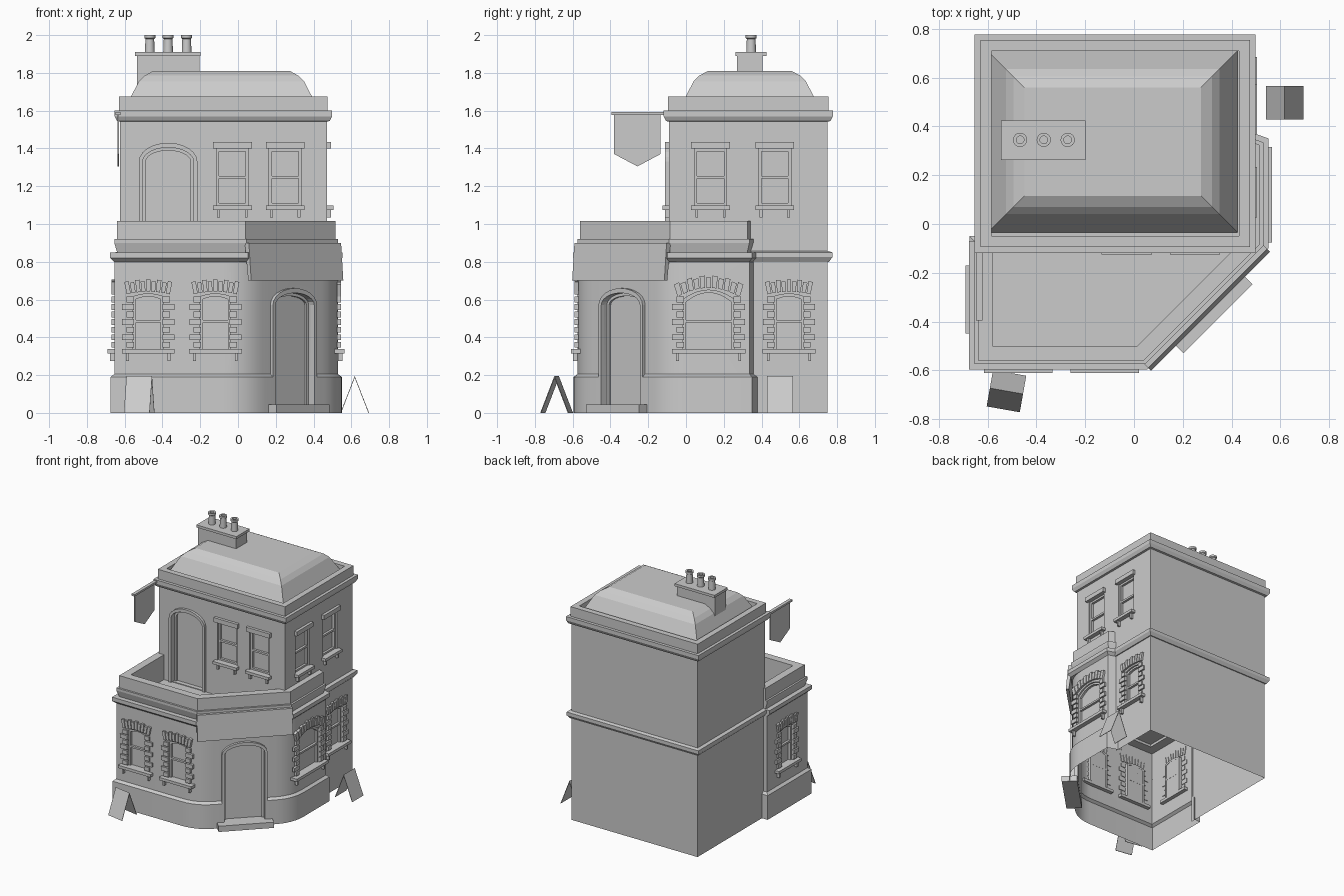
import bpy, bmesh, math
from mathutils import Matrix, Vector

if "Cube" in bpy.data.objects:
    bpy.data.objects.remove(bpy.data.objects["Cube"])

WORLD = Matrix.Identity(4)


def finish(name, bm, smooth=False):
    bmesh.ops.recalc_face_normals(bm, faces=bm.faces)
    me = bpy.data.meshes.new(name)
    bm.to_mesh(me)
    bm.free()
    ob = bpy.data.objects.new(name, me)
    bpy.context.collection.objects.link(ob)
    if smooth:
        activate(ob)
        bpy.ops.object.shade_smooth_by_angle(angle=math.radians(25))
    return ob


def activate(ob):
    bpy.ops.object.select_all(action='DESELECT')
    ob.select_set(True)
    bpy.context.view_layer.objects.active = ob


def place(x, y, nx, ny):
    """Local frame on a wall: x along the wall, y outward, z up."""
    n = Vector((nx, ny, 0)).normalized()
    return Matrix(((n.y, n.x, 0, x), (-n.x, n.y, 0, y), (0, 0, 1, 0), (0, 0, 0, 1)))


def prism(bm, M, pts, o0, o1):
    a = [bm.verts.new(M @ Vector((u, o0, z))) for u, z in pts]
    b = [bm.verts.new(M @ Vector((u, o1, z))) for u, z in pts]
    bm.faces.new(a)
    bm.faces.new(b[::-1])
    for i in range(len(pts)):
        j = (i + 1) % len(pts)
        bm.faces.new((a[i], b[i], b[j], a[j]))


def box(bm, M, u0, u1, o0, o1, z0, z1):
    prism(bm, M, [(u0, z0), (u1, z0), (u1, z1), (u0, z1)], o0, o1)


def sweep(name, path, prof, loop=True, ring=True, smooth=False):
    """Mitred sweep of an (offset, z) profile along a plan path; ring=False gives a capped loft."""
    bm, n, k = bmesh.new(), len(path), len(prof)
    P = [Vector(p) for p in path]
    rows = []
    for i in range(n):
        a = (P[i] - P[i - 1]).normalized() if loop or i else None
        b = (P[(i + 1) % n] - P[i]).normalized() if loop or i < n - 1 else a
        a = a or b
        na, nb = Vector((a.y, -a.x)), Vector((b.y, -b.x))
        m = (na + nb) / (1 + na.dot(nb))
        rows.append([bm.verts.new((P[i].x + m.x * o, P[i].y + m.y * o, z)) for o, z in prof])
    for i in range(n if loop else n - 1):
        r, s = rows[i], rows[(i + 1) % n]
        for j in range(k if ring else k - 1):
            bm.faces.new((r[j], s[j], s[(j + 1) % k], r[(j + 1) % k]))
    if not loop:
        bm.faces.new(rows[0])
        bm.faces.new(rows[-1])
    elif not ring:
        bm.faces.new([r[0] for r in rows])
        bm.faces.new([r[-1] for r in rows])
    return finish(name, bm, smooth)


def arch(hw, z0, zs, zc, e, n=12):
    pts = [(-hw, z0)]
    for i in range(n + 1):
        t = -math.cos(math.pi * i / n)
        pts.append((hw * t, zs + (zc - zs) * max(0, 1 - t * t) ** e))
    return pts + [(hw, z0)]


def arch_frame(bm, M, outer, inner, o0, o1):
    for i in range(len(outer) - 1):
        prism(bm, M, [outer[i], outer[i + 1], inner[i + 1], inner[i]], o0, o1)


def sill(bm, M, hw, z):
    box(bm, M, -hw, hw, -.03, .035, z, z + .022)
    for s in (-1, 1):
        c = s * (hw - .03)
        box(bm, M, c - .007, c + .007, 0, .022, z - .04, z)


def upper_window(name, cut, M):
    box(cut, M, -.085, .085, -.03, .08, 1.09, 1.4)
    bm = bmesh.new()
    box(bm, M, -.103, .103, -.005, .022, 1.4, 1.435)
    sill(bm, M, .103, 1.075)
    for u0, u1, z0, z1 in ((-.085, -.071, 1.09, 1.4), (.071, .085, 1.09, 1.4), (-.072, .072, 1.385, 1.4),
                           (-.072, .072, 1.09, 1.11), (-.072, .072, 1.24, 1.255)):
        box(bm, M, u0, u1, -.031, -.012, z0, z1)
    finish(name, bm)


def brick_window(name, cut, M, hw, zs, zc, bricks):
    pts = arch(hw, .335, zs, zc, 1)
    prism(cut, M, pts, -.03, .08)
    bm = bmesh.new()
    arch_frame(bm, M, pts, arch(hw - .014, .335, zs - .014, zc - .014, 1), -.031, -.012)
    box(bm, M, -hw, hw, -.031, -.012, .478, .492)
    sill(bm, M, hw + .06, .315)
    # side quoins
    for i in range(7):
        w, z = (.058 if i % 2 else .035), .345 + i * .04
        for s in (-1, 1):
            a, b = sorted((s * (hw - .004), s * (hw + w)))
            box(bm, M, a, b, -.005, .014, z, z + .031)
    # fanned bricks over the head
    W, step = hw + .045, 2 / bricks
    for i in range(bricks):
        low, high = [], []
        for t in (-1 + step * (i + .1), -1 + step * (i + .9)):
            z = zs + (zc - zs) * (1 - t * t) + .012
            low.append((t * W * .93, z))
            high.append((t * W * 1.04, z + (.065 if i % 2 == 0 else .055)))
        prism(bm, M, low + high[::-1], -.005, .016)
    finish(name, bm)


def door(name, cut, M, hw, z0, zs, zc):
    pts = arch(hw, z0, zs, zc, .5)
    prism(cut, M, pts, -.035, .08)
    bm = bmesh.new()
    arch_frame(bm, M, arch(hw + .02, z0, zs, zc + .025, .5), pts, -.01, .02)
    arch_frame(bm, M, pts, arch(hw - .016, z0, zs, zc - .016, .5), -.036, -.022)
    finish(name, bm)


def carve(ob, cut):
    cutter = finish(ob.name + "_cutter", cut)
    cutter.hide_render = True
    mod = ob.modifiers.new("openings", 'BOOLEAN')
    mod.operation, mod.solver, mod.object = 'DIFFERENCE', 'EXACT', cutter
    activate(ob)
    bpy.ops.object.modifier_apply(modifier=mod.name)
    bpy.data.objects.remove(cutter)


def drop_faces(ob, test, cuts=()):
    bm = bmesh.new()
    bm.from_mesh(ob.data)
    for co, no in cuts:
        bmesh.ops.bisect_plane(bm, geom=bm.verts[:] + bm.edges[:] + bm.faces[:], plane_co=co, plane_no=no)
    bm.normal_update()
    bad = [f for f in bm.faces if test(f.calc_center_median(), f.normal)]
    bmesh.ops.delete(bm, geom=bad, context='FACES')
    bm.to_mesh(ob.data)
    bm.free()


def fillet(prev, c, nxt, d=.12, n=6):
    prev, c, nxt = Vector(prev), Vector(c), Vector(nxt)
    a, b = c + (prev - c).normalized() * d, c + (nxt - c).normalized() * d
    return [tuple(a * (1 - t) ** 2 + c * 2 * t * (1 - t) + b * t * t) for t in (i / n for i in range(n + 1))]


# plan outlines, counter-clockwise
L0, L1, C1, C2, R1, R2 = (-.655, -.07), (-.655, -.575), (.045, -.575), (.53, -.09), (.53, .335), (.46, .36)
main_plan = [(-.625, -.09), (.47, -.09), (.47, .75), (-.625, .75)]
shop_plan = [L0, L1] + fillet(L1, C1, C2) + fillet(C1, C2, R1) + [R1, R2, (.46, -.07), (-.62, -.07)]
corner = place(.2875, -.3325, 1, -1)

# ground-floor shop with rounded corners and plinth
shop = sweep("shop_walls", shop_plan, [(.02, 0), (.02, .19), (0, .205), (0, .82)], ring=False)
cut = bmesh.new()
door("shop_door", cut, corner, .145, .04, .57, .635)
for i, x in enumerate((-.475, -.12)):
    brick_window(f"shop_front_window_{i}", cut, place(x, -.575, 0, -1), .08, .615, .63, 9)
brick_window("shop_left_window", cut, place(-.655, -.31, -1, 0), .08, .615, .63, 9)
brick_window("shop_bay_window", cut, place(.53, .12, 1, 0), .135, .6, .65, 11)
carve(shop, cut)
drop_faces(shop, lambda c, n: (n.z < -.9 and c.z < .01) or (n.y > .9 and c.x > -.6 and abs(c.y + .07) < .03)
           or (n.x < -.9 and .4 < c.x < .47 and c.y > 0))
activate(shop)
bpy.ops.object.shade_smooth_by_angle(angle=math.radians(25))

# main two-storey block
main = sweep("main_walls", main_plan, [(0, 0), (0, 1.6)], ring=False)
cut = bmesh.new()
door("terrace_door", cut, place(-.37, -.09, 0, -1), .135, .825, 1.33, 1.405)
for i, x in enumerate((-.03, .25)):
    upper_window(f"upper_front_window_{i}", cut, place(x, -.09, 0, -1))
for i, y in enumerate((.13, .47)):
    upper_window(f"upper_right_window_{i}", cut, place(.47, y, 1, 0))
brick_window("ground_right_window", cut, place(.47, .545, 1, 0), .08, .615, .63, 9)
carve(main, cut)
drop_faces(main, lambda c, n: (n.z < -.9 and c.z < .01) or (n.y < -.9 and c.z < .8 and c.y < -.08)
           or (n.x > .9 and c.x > .46 and c.z < .8 and c.y < .355),
           [((0, 0, .82), (0, 0, 1)), ((0, .355, 0), (0, 1, 0))])

# cornices, string course, parapets
sweep("terrace_parapet", [L0, L1, C1, C2, R1, R2],
      [(0, .8), (.022, .82), (.022, .85), (-.015, .85), (0, .9), (0, .92), (-.015, .92),
       (-.015, 1.015), (-.075, 1.015), (-.075, .8)], loop=False)
sweep("string_course", [(.47, .345), (.47, .75), (-.625, .75), (-.625, -.08)],
      [(-.01, .8), (.008, .8), (.025, .825), (.025, .85), (-.01, .86)], loop=False)
sweep("roof_parapet", main_plan,
      [(-.01, 1.54), (.015, 1.545), (.028, 1.57), (.028, 1.6), (.005, 1.6), (.005, 1.675),
       (-.04, 1.675), (-.04, 1.56)])

# roof and chimney
sweep("roof", [(-.6, -.035), (.425, -.035), (.425, .71), (-.6, .71)],
      [(0, 1.61), (-.075, 1.755), (-.105, 1.785), (-.15, 1.81)], ring=False)
bm = bmesh.new()
box(bm, WORLD, -.535, -.205, .27, .405, 1.62, 1.89)
box(bm, WORLD, -.545, -.198, .262, .425, 1.89, 1.91)
finish("chimney", bm)
for i, x in enumerate((-.467, -.37, -.272)):
    circle = [(x + .023 * math.cos(a), .345 + .023 * math.sin(a)) for a in (k * math.tau / 16 for k in range(16))]
    sweep(f"chimney_pot_{i}", circle, [(.003, 1.905), (0, 1.98), (.006, 1.985), (.006, 2), (-.007, 2), (-.007, 1.905)],
          smooth=True)

# corner fascia board and doorstep
bm = bmesh.new()
prism(bm, place(.2875, -.3325, 1, 1), [(-.01, .9), (.02, .9), (.037, .7), (.015, .7)], -.345, .345)
finish("fascia_board", bm)
bm = bmesh.new()
box(bm, corner, -.2, .2, -.034, .08, 0, .045)
finish("doorstep", bm)

# hanging banner on its rod
bm = bmesh.new()
side = place(-.635, 0, -1, 0)
prism(bm, side, [(-.38, 1.58), (-.38, 1.37), (-.257, 1.305), (-.135, 1.37), (-.135, 1.58)], -.004, .004)
box(bm, side, -.395, -.08, -.013, .013, 1.577, 1.592)
finish("banner", bm)

# folding pavement boards
vee = [(-.076, 0), (0, .195), (.076, 0), (.072, 0), (0, .186), (-.072, 0)]
for name, x, y, ang in (("front_pavement_board", -.523, -.685, -10), ("right_pavement_board", .618, .497, 90)):
    bm = bmesh.new()
    a = math.radians(ang)
    prism(bm, place(x, y, math.cos(a), math.sin(a)), vee, -.069, .069)
    finish(name, bm)
